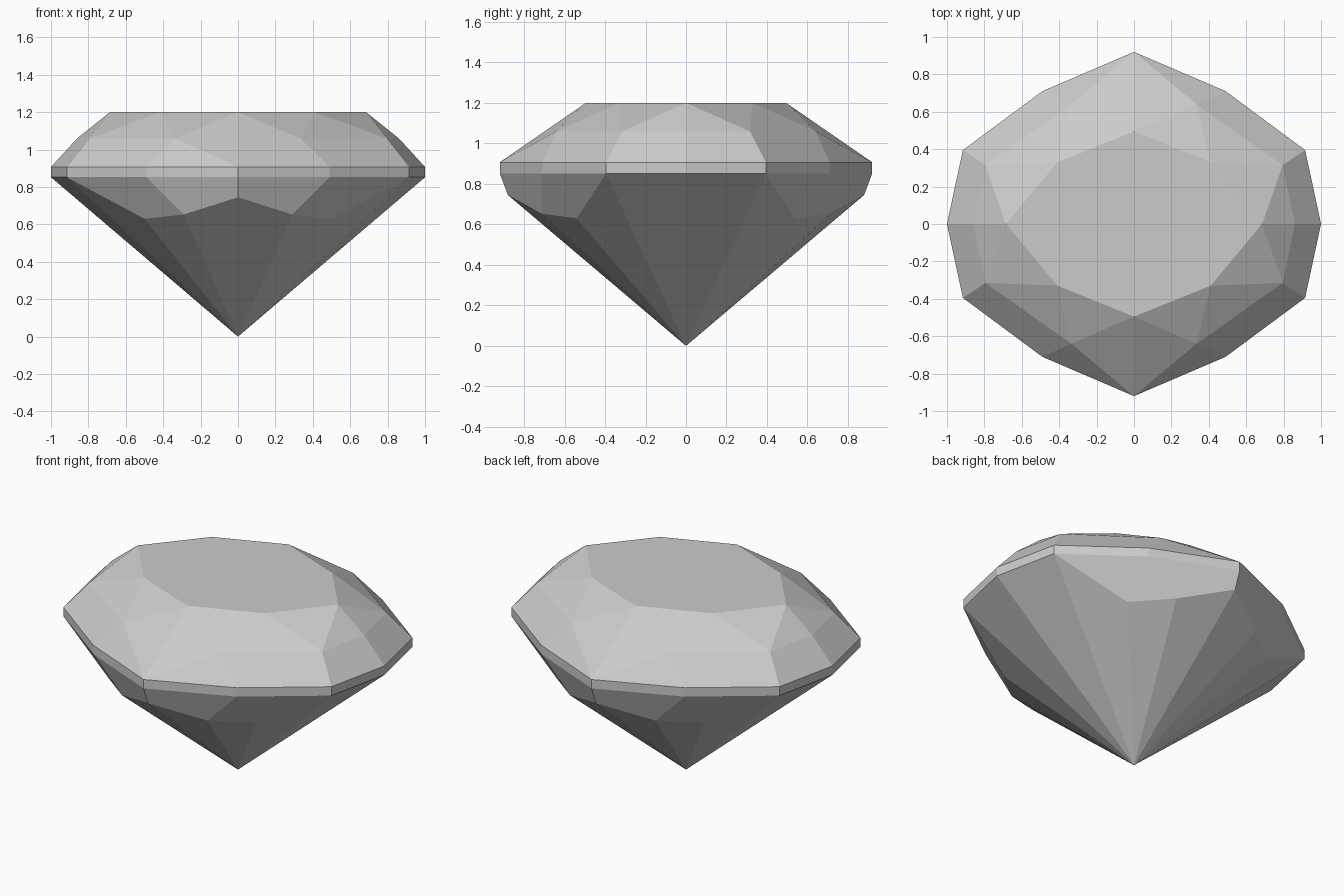
import bpy
import bmesh

if "Cube" in bpy.data.objects:
    bpy.data.objects.remove(bpy.data.objects["Cube"], do_unlink=True)

# Single stone colour
stone = bpy.data.materials.new("pale grey stone")
stone.use_nodes = True
grey = (0.6, 0.6, 0.6, 1)
stone.diffuse_color = grey
stone.node_tree.nodes["Principled BSDF"].inputs["Base Color"].default_value = grey


def ring(prefix, z, outline):
    """Name the corners of one level, running from the back round to the side."""
    return {f"{prefix}{i}": (x, y, z) for i, (x, y) in enumerate(outline)}


# Corner points of one quarter of the stone
TABLE, STAR, GIRDLE_TOP, GIRDLE_BASE = 1.2, 1.06, 0.907, 0.852
girdle = [(0, 0.92), (0.49, 0.71), (0.915, 0.395), (1, 0)]
points = {"centre": (0, 0, TABLE), "culet": (0, 0, 0)}
points |= ring("t", TABLE, [(0, 0.495), (0.41, 0.33), (0.685, 0)])
points |= ring("s", STAR, [(0.335, 0.64), (0.795, 0.315), (0.86, 0)])
points |= ring("g", GIRDLE_TOP, girdle)
points |= ring("b", GIRDLE_BASE, girdle)
points |= {"p0": (0, 0.88, 0.745), "p1": (0.29, 0.715, 0.653), "p2": (0.5, 0.54, 0.63)}

# Facets of each part, as corner names
parts = {
    "crown": ["centre t0 t1 t2",
              "t0 t1 s0", "t1 s1 s0", "t1 t2 s1", "t2 s2 s1",
              "t0 s0 g0", "s0 g1 g0", "s0 s1 g2 g1", "s1 s2 g3 g2"],
    "girdle": ["g0 g1 b1 b0", "g1 g2 b2 b1", "g2 g3 b3 b2"],
    "pavilion": ["b0 b1 p1 p0", "b1 b2 p2 p1",
                 "p0 p1 culet", "p1 p2 culet", "p2 b2 culet", "b2 b3 culet"],
}


def build_part(name, facets):
    bm = bmesh.new()
    verts = {}
    for facet in facets:
        corners = facet.split()
        for c in corners:
            if c not in verts:
                verts[c] = bm.verts.new(points[c])
        face = bm.faces.new([verts[c] for c in corners])
        # Turn every facet away from the middle of the stone
        face.normal_update()
        middle = face.calc_center_median()
        middle.z -= 0.7
        if face.normal.dot(middle) < 0:
            face.normal_flip()
    mesh = bpy.data.meshes.new(name)
    bm.to_mesh(mesh)
    bm.free()
    mesh.materials.append(stone)
    obj = bpy.data.objects.new(name, mesh)
    bpy.context.collection.objects.link(obj)
    # Mirror the quarter across both axes
    mirror = obj.modifiers.new("quarter_mirror", "MIRROR")
    mirror.use_axis = (True, True, False)
    mirror.use_clip = True


for part_name, part_facets in parts.items():
    build_part(part_name, part_facets)
